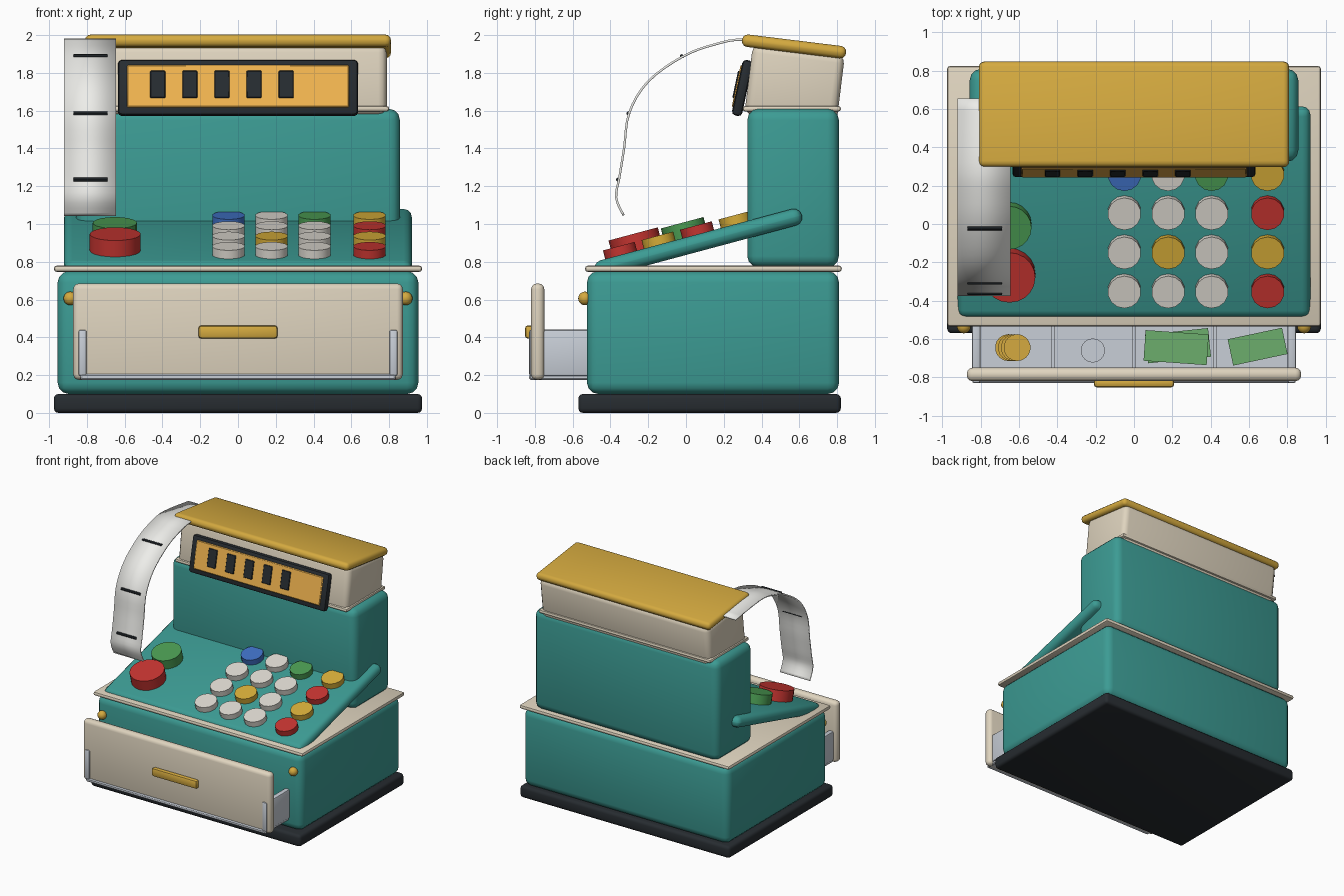
import bpy, bmesh
from math import radians, sin, cos
from mathutils import Vector, Matrix

if "Cube" in bpy.data.objects:
    bpy.data.objects.remove(bpy.data.objects["Cube"])

COLOURS = {
    "teal": (.045, .33, .295), "cream": (.74, .66, .52), "gold": (.66, .40, .05),
    "dark": (.02, .025, .03), "red": (.56, .035, .03), "green": (.07, .33, .085),
    "blue": (.05, .16, .55), "yellow": (.68, .42, .04), "white": (.73, .70, .64),
    "silver": (.58, .62, .68), "amber": (.9, .47, .08), "bill": (.15, .42, .15),
    "paper": (.85, .85, .82),
}
MATS = {}
for key, rgb in COLOURS.items():
    MATS[key] = bpy.data.materials.new(key)
    MATS[key].diffuse_color = (*rgb, 1)


def finish(name, bm, mat, matrix=Matrix(), angle=40):
    bmesh.ops.recalc_face_normals(bm, faces=bm.faces)
    me = bpy.data.meshes.new(name)
    bm.to_mesh(me)
    bm.free()
    ob = bpy.data.objects.new(name, me)
    bpy.context.collection.objects.link(ob)
    me.materials.append(MATS[mat])
    ob.matrix_world = matrix
    bpy.context.view_layer.objects.active = ob
    ob.select_set(True)
    bpy.ops.object.shade_smooth_by_angle(angle=radians(angle))
    ob.select_set(False)
    return ob


def place(loc, tilt=0, turn=0):
    return (Matrix.Translation(loc) @ Matrix.Rotation(radians(turn), 4, 'Z')
            @ Matrix.Rotation(radians(tilt), 4, 'X'))


def box(name, loc, size, mat, bevel=0, seg=3, tilt=0, turn=0):
    bm = bmesh.new()
    bmesh.ops.create_cube(bm, size=1)
    bmesh.ops.scale(bm, vec=size, verts=bm.verts)
    if bevel:
        bmesh.ops.bevel(bm, geom=bm.edges[:], offset=bevel, segments=seg,
                        profile=.5, affect='EDGES', clamp_overlap=True)
    return finish(name, bm, mat, place(loc, tilt, turn))


def disc(name, loc, r, h, mat, sides=14, tilt=0, spin=0, matrix=None):
    bm = bmesh.new()
    bmesh.ops.create_cone(bm, cap_ends=True, segments=sides, radius1=r, radius2=r, depth=h)
    return finish(name, bm, mat, matrix or place(loc, tilt, spin))


# Base, body and trim
box("plinth", (0, .125, .05), (1.95, 1.39, .1), "dark", .025)
box("body", (0, .143, .425), (1.91, 1.335, .65), "teal", .06)
box("body_trim", (0, .145, .763), (1.95, 1.36, .034), "cream", .016, 2)

# Tower and tilted head
box("tower", (0, .567, 1.19), (1.715, .485, .84), "teal", .06)
box("head_trim", (0, .56, 1.61), (1.6, .52, .03), "cream", .014, 2)
box("head", (0, .575, 1.737), (1.575, .49, .375), "cream", .045, tilt=-7)
box("head_cap", (0, .572, 1.94), (1.62, .555, .066), "gold", .03, tilt=-7)

# Display window, laid out in its own tilted plane
DT = -12


def on_display(x, out, up):
    return Vector((x, .298, 1.72)) + Matrix.Rotation(radians(DT), 3, 'X') @ Vector((0, -out, up))


box("display_frame", on_display(0, 0, 0), (1.27, .055, .3), "dark", .02, 2, DT)
box("display_panel", on_display(0, .024, .004), (1.175, .02, .23), "amber", .006, 1, DT)
for i in range(5):
    box(f"display_block_{i}", on_display(-.425 + i * .17, .034, .012), (.08, .014, .147),
        "dark", .004, 1, DT)

# Sloping key deck
TILT = 15
DECK = Vector((0, .065, .9))
box("key_deck", DECK, (1.84, 1.135, .09), "teal", .043, tilt=TILT)
NORMAL = Vector((0, -sin(radians(TILT)), cos(radians(TILT))))


def on_deck(x, y, lift):
    c = Vector((x, y, DECK.z + (y - DECK.y) * sin(radians(TILT)) / cos(radians(TILT))))
    return c + NORMAL * (.045 + lift)


ROWS = [("blue", "white", "green", "yellow"), ("white", "white", "white", "red"),
        ("white", "yellow", "white", "yellow"), ("white", "white", "white", "red")]
for r, row in enumerate(ROWS):
    for c, colour in enumerate(row):
        x, y = (-.05, .178, .405, .697)[c], .28 - r * .204
        disc(f"key_{r}_{c}", on_deck(x, y, .012), .087, .07, colour, 14, TILT)
disc("large_red_button", on_deck(-.65, -.245, .045), .135, .09, "red", 20, TILT)
disc("large_green_button", on_deck(-.652, .012, .04), .117, .08, "green", 20, TILT)

# Open drawer
box("drawer_front", (0, -.785, .43), (1.745, .07, .51), "cream", .03)
box("drawer_handle", (0, -.83, .428), (.42, .045, .07), "gold", .016, 2)
box("drawer_floor", (0, -.575, .19), (1.67, .51, .03), "silver", .008, 1)
for side in (-1, 1):
    box(f"drawer_side_{side}", (side * .823, -.575, .318), (.044, .51, .245), "silver", .012, 2)
    bm = bmesh.new()
    bmesh.ops.create_uvsphere(bm, u_segments=16, v_segments=10, radius=.036)
    finish(f"side_knob_{side}", bm, "gold", place((side * .888, -.535, .606)))
for i, x in enumerate((-.425, 0, .425)):
    box(f"drawer_divider_{i}", (x, -.58, .305), (.018, .36, .22), "silver")

# Money in the drawer
for i in range(4):
    disc(f"gold_coin_{i}", (-.655 + i * .015, -.645, .216 + i * .02), .07, .018, "gold", 18)
disc("silver_coin", (-.215, -.66, .214), .063, .018, "silver", 18)
for i, (x, y, w, d, turn) in enumerate([(.23, -.635, .33, .15, 6), (.22, -.645, .33, .16, -4),
                                        (.645, -.64, .29, .14, 12)]):
    box(f"banknote_{i}", (x, y, .216 + (i % 2) * .02), (w, d, .014), "bill", turn=turn)

# Curling receipt: smooth strip through a few (y, z) points
PATH = [(.655, 1.935), (.32, 1.976), (.15, 1.95), (-.02, 1.885), (-.2, 1.755), (-.3, 1.59),
        (-.328, 1.4), (-.352, 1.25), (-.37, 1.14), (-.33, 1.045)]
P = [Vector(p) for p in [PATH[0]] + PATH + [PATH[-1]]]
strip = []
for a, b, c, d in zip(P, P[1:], P[2:], P[3:]):
    for k in range(4):
        t = k / 4
        strip.append(.5 * (2 * b + (c - a) * t + (2 * a - 5 * b + 4 * c - d) * t * t
                           + (3 * b - a - 3 * c + d) * t ** 3))
strip.append(P[-1])
bm = bmesh.new()
pairs = [[bm.verts.new((x, p.x, p.y)) for x in (-.92, -.645)] for p in strip]
for (a, b), (c, d) in zip(pairs, pairs[1:]):
    bm.faces.new((a, b, d, c))
receipt = finish("receipt", bm, "paper")
solid = receipt.modifiers.new("thickness", 'SOLIDIFY')
solid.thickness = .012
solid.offset = 0

# Printed bars across the receipt
for i, (y, z) in enumerate([(-.022, 1.888), (-.305, 1.585), (-.36, 1.235)]):
    m = Matrix.Translation((-.78, y, z)) @ Matrix.Rotation(radians(90), 4, 'Y')
    disc(f"receipt_bar_{i}", None, .011, .18, "dark", 8, matrix=m)

for m in bpy.data.materials:
    if m.users and not m.is_grease_pencil:
        m.use_nodes = True
        m.node_tree.nodes["Principled BSDF"].inputs["Base Color"].default_value = m.diffuse_color
